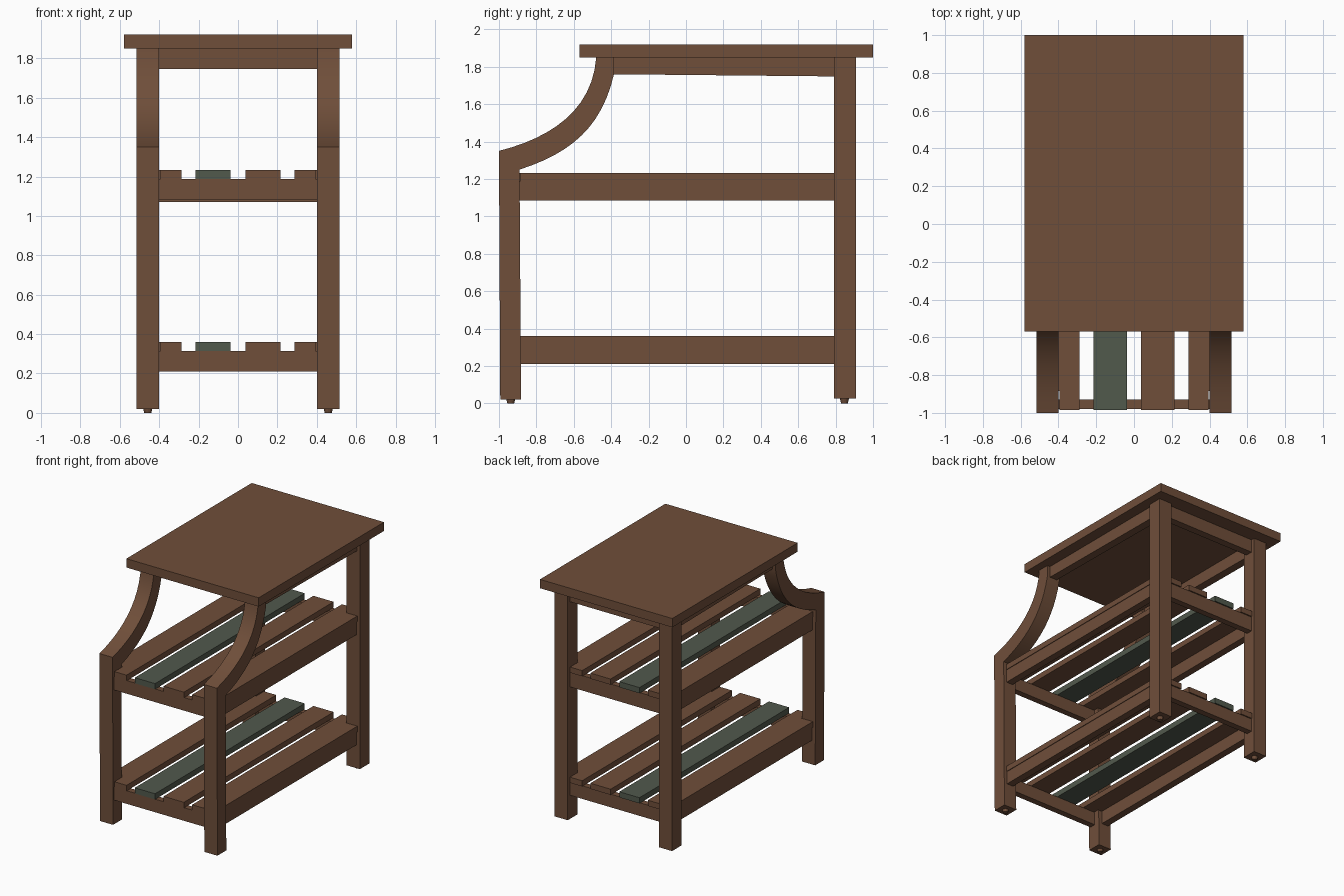
import bpy
import bmesh
import math

cube = bpy.data.objects.get("Cube")
if cube:
    bpy.data.objects.remove(cube, do_unlink=True)


def make_material(name, rgb):
    mat = bpy.data.materials.new(name)
    mat.use_nodes = True
    mat.diffuse_color = (*rgb, 1)
    mat.node_tree.nodes["Principled BSDF"].inputs["Base Color"].default_value = (*rgb, 1)
    return mat


brown = make_material("brown wood", (0.16, 0.077, 0.042))
green = make_material("grey green paint", (0.083, 0.1, 0.073))


def finish(name, bm, mat, smooth=False):
    bmesh.ops.recalc_face_normals(bm, faces=bm.faces)
    mesh = bpy.data.meshes.new(name)
    bm.to_mesh(mesh)
    bm.free()
    mesh.materials.append(mat)
    if smooth:
        mesh.shade_smooth()
        mesh.set_sharp_from_angle(angle=math.radians(30))
    obj = bpy.data.objects.new(name, mesh)
    bpy.context.collection.objects.link(obj)
    return obj


def box(name, x, y, z, mat=brown):
    """Box from (min, max) ranges on each axis."""
    bm = bmesh.new()
    bmesh.ops.create_cube(bm, size=1)
    for v in bm.verts:
        v.co = [(r[0] + r[1]) / 2 + c * (r[1] - r[0]) for r, c in zip((x, y, z), v.co)]
    return finish(name, bm, mat)


def side_profile(name, points, x):
    """Extrude a (y, z) outline across an x range."""
    bm = bmesh.new()
    face = bm.faces.new([bm.verts.new((x[0], *p)) for p in points])
    out = bmesh.ops.extrude_face_region(bm, geom=[face])
    moved = [g for g in out["geom"] if isinstance(g, bmesh.types.BMVert)]
    bmesh.ops.translate(bm, verts=moved, vec=(x[1] - x[0], 0, 0))
    return finish(name, bm, brown, smooth=True)


def span(side, a, b):
    return tuple(sorted((side * a, side * b)))


def bezier(p, steps=12):
    """Cubic curve through four (y, z) control points."""
    pts = []
    for i in range(steps + 1):
        t = i / steps
        w = ((1 - t) ** 3, 3 * t * (1 - t) ** 2, 3 * t * t * (1 - t), t ** 3)
        pts.append(tuple(sum(k * q[a] for k, q in zip(w, p)) for a in (0, 1)))
    return pts


# Table top
box("table_top", (-0.58, 0.58), (-0.57, 1), (1.85, 1.92))

# Front leg outline: straight post sweeping back into a curved arm
outer = bezier([(-1, 1.35), (-0.72, 1.42), (-0.5, 1.57), (-0.48, 1.85)])
inner = bezier([(-0.385, 1.76), (-0.45, 1.48), (-0.61, 1.34), (-0.89, 1.25)])
outline = [(-0.993, 0.02)] + outer + [(-0.385, 1.85)] + inner + [(-0.882, 0.02)]

for side, label in ((1, "left"), (-1, "right")):
    leg_x = span(side, 0.4, 0.515)
    side_profile(f"front_leg_{label}", outline, leg_x)
    box(f"back_leg_{label}", leg_x, (0.79, 0.91), (0.025, 1.85))

    # Apron under the top, slightly deeper toward the back
    side_profile(f"side_apron_{label}",
                 [(-0.42, 1.85), (-0.42, 1.76), (0.8, 1.748), (0.8, 1.85)],
                 span(side, 0.425, 0.49))

    # Tapered foot pads
    for y, end in ((-0.937, "front"), (0.847, "back")):
        bm = bmesh.new()
        bmesh.ops.create_cone(bm, cap_ends=True, segments=12,
                              radius1=0.018, radius2=0.025, depth=0.028)
        bmesh.ops.translate(bm, verts=bm.verts, vec=(side * 0.458, y, 0.014))
        finish(f"foot_pad_{end}_{label}", bm, brown)

box("back_apron", (-0.41, 0.41), (0.82, 0.88), (1.745, 1.85))

# Two slatted shelves: cross rails, side rails and four slats each
for shelf, z in (("lower", 0.315), ("upper", 1.188)):
    rail_z = (z - 0.104, z)
    box(f"{shelf}_front_rail", (-0.41, 0.41), (-0.98, -0.93), rail_z)
    box(f"{shelf}_back_rail", (-0.41, 0.41), (0.83, 0.88),
        (z - (0.118 if shelf == "upper" else 0.104), z))
    slat_z = (z, z + 0.045)
    for side, label in ((1, "left"), (-1, "right")):
        box(f"{shelf}_side_rail_{label}", span(side, 0.43, 0.488), (-0.9, 0.8), rail_z)
        # Outer slat, with its ends narrowed to pass between the legs
        box(f"{shelf}_outer_slat_{label}", span(side, 0.288, 0.493), (-0.885, 0.79), slat_z)
        for y, end in (((-0.985, -0.885), "front"), ((0.79, 0.89), "back")):
            box(f"{shelf}_outer_slat_{end}_tongue_{label}", span(side, 0.288, 0.394), y, slat_z)
        box(f"{shelf}_inner_slat_{label}", span(side, 0.038, 0.215), (-0.985, 0.89),
            slat_z, green if side < 0 else brown)
